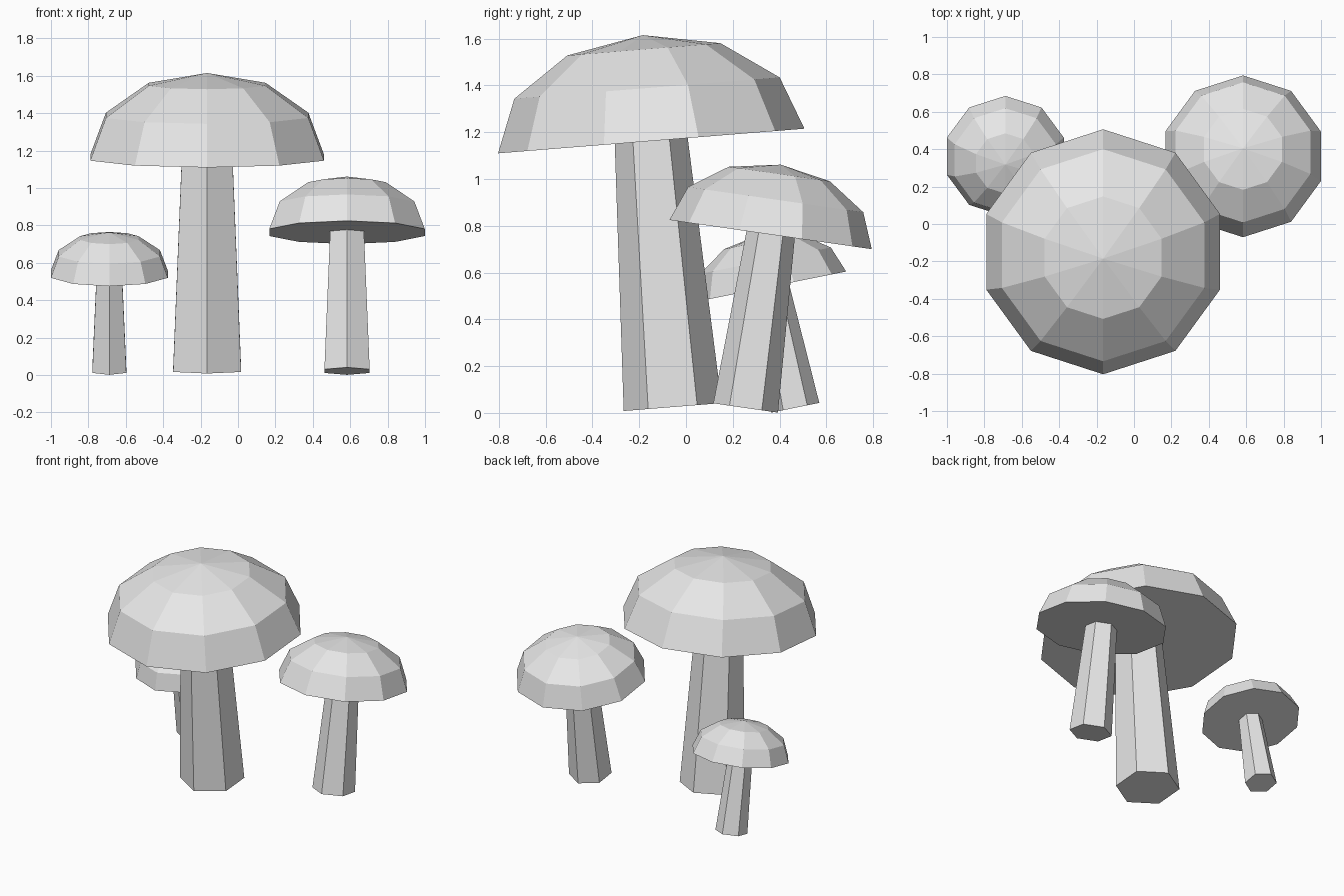
import bpy
import bmesh
import math
from mathutils import Matrix, Vector

if "Cube" in bpy.data.objects:
    bpy.data.objects.remove(bpy.data.objects["Cube"])

grey = bpy.data.materials.new("light_grey")
grey.diffuse_color = (0.8, 0.8, 0.8, 1.0)
grey.use_nodes = True
grey.node_tree.nodes["Principled BSDF"].inputs["Base Color"].default_value = grey.diffuse_color

CAP_RADIUS, CAP_HEIGHT = 0.657, 0.454      # full-size mushroom
STEM_BOTTOM, STEM_TOP = 0.21, 0.156


def lathe(name, profile, sides, matrix):
    """Closed faceted solid from (radius, height) rings, with a vertex on +y."""
    bm = bmesh.new()
    rings = []
    for r, z in profile:
        if r < 1e-6:
            rings.append([bm.verts.new((0, 0, z))])
            continue
        angles = [math.pi / 2 + 2 * math.pi * i / sides for i in range(sides)]
        rings.append([bm.verts.new((r * math.cos(a), r * math.sin(a), z)) for a in angles])
    for low, high in zip(rings, rings[1:]):
        for i in range(sides):
            j = (i + 1) % sides
            if len(high) == 1:
                bm.faces.new((low[i], low[j], high[0]))
            else:
                bm.faces.new((low[i], low[j], high[j], high[i]))
    for ring in (rings[0], rings[-1]):
        if len(ring) > 1:
            bm.faces.new(ring)
    bmesh.ops.recalc_face_normals(bm, faces=bm.faces)
    mesh = bpy.data.meshes.new(name)
    bm.to_mesh(mesh)
    bm.free()
    mesh.materials.append(grey)
    obj = bpy.data.objects.new(name, mesh)
    obj.matrix_world = matrix
    bpy.context.collection.objects.link(obj)


def mushroom(name, size, tilt, base, length):
    """Leaning mushroom: base is the centre of the stem foot."""
    matrix = Matrix.Translation(Vector(base)) @ Matrix.Rotation(math.radians(tilt), 4, 'X')
    # six-sided tapering stem, its top just inside the cap
    lathe(name + "_stem",
          [(STEM_BOTTOM * size, 0), (STEM_TOP * size, length + 0.01)], 6, matrix)
    # ten-sided flattened half-sphere cap with a flat underside
    dome = []
    for step in range(4):
        a = math.radians(30 * step)
        dome.append((CAP_RADIUS * size * math.cos(a),
                     length + CAP_HEIGHT * size * math.sin(a)))
    lathe(name + "_cap", dome, 10, matrix)


mushroom("large", 1.0, 4.6, (-0.165, -0.057, 0.025), 1.141)
mushroom("medium", 0.665, -8.2, (0.583, 0.255, 0.021), 0.749)
mushroom("small", 0.5, 11.4, (-0.688, 0.467, 0.022), 0.528)
